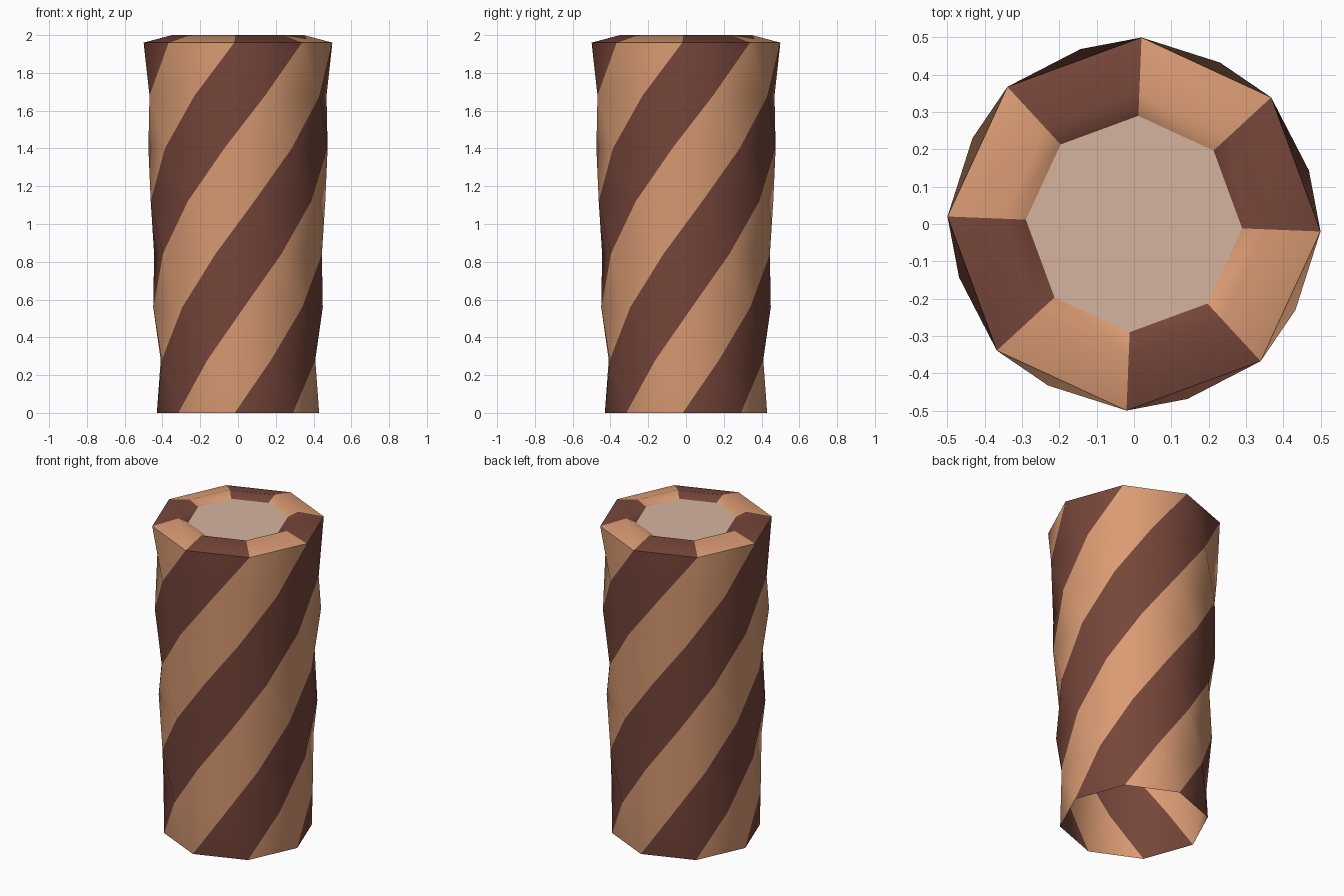
import bpy, bmesh, math

if "Cube" in bpy.data.objects:
    bpy.data.objects.remove(bpy.data.objects["Cube"])

SIDES, LEVELS = 8, 7
START = math.radians(-2.3)
TWIST = math.pi / LEVELS          # half a turn over the full height
STEP = 2 * math.pi / SIDES


def material(name, rgb):
    m = bpy.data.materials.new(name)
    m.diffuse_color = (*rgb, 1)
    m.use_nodes = True
    m.node_tree.nodes["Principled BSDF"].inputs["Base Color"].default_value = m.diffuse_color
    return m


DARK = material("dark_brown", (0.181, 0.061, 0.042))
LIGHT = material("light_tan", (0.70, 0.328, 0.171))
CREAM = material("pale_cream", (0.66, 0.456, 0.352))


def ring(bm, radius, z, turn=0.0):
    return [bm.verts.new((radius * math.cos(START + turn + k * STEP),
                          radius * math.sin(START + turn + k * STEP), z))
            for k in range(SIDES)]


def finish(bm, name, mats):
    mesh = bpy.data.meshes.new(name)
    bm.to_mesh(mesh)
    bm.free()
    for m in mats:
        mesh.materials.append(m)
    ob = bpy.data.objects.new(name, mesh)
    bpy.context.collection.objects.link(ob)
    return ob


def striped_tube(name, rows):
    """Skin rings of (radius, z, turn); columns alternate dark and light."""
    bm = bmesh.new()
    rings = [ring(bm, *r) for r in rows]
    for lo, hi in zip(rings, rings[1:]):
        for k in range(SIDES):
            n = (k + 1) % SIDES
            # split along the short diagonal so the twist bulges outward
            for tri in ((lo[k], lo[n], hi[k]), (hi[k], lo[n], hi[n])):
                f = bm.faces.new(tri)
                f.material_index = k % 2
                f.smooth = True
    return finish(bm, name, (DARK, LIGHT))


# Twisted wall, open at the bottom and slightly wider at the top
striped_tube("twisted_tube", [(0.43 + 0.07 * i / LEVELS, 1.96 * i / LEVELS, TWIST * i)
                              for i in range(LEVELS + 1)])

# Rounded rim rolling over into the opening
striped_tube("rim", [(0.50, 1.96, math.pi), (0.35, 2.0, math.pi),
                     (0.29, 1.97, math.pi)])

# Flat cream filling
bm = bmesh.new()
bm.faces.new(ring(bm, 0.29, 1.97))
finish(bm, "filling", (CREAM,))
